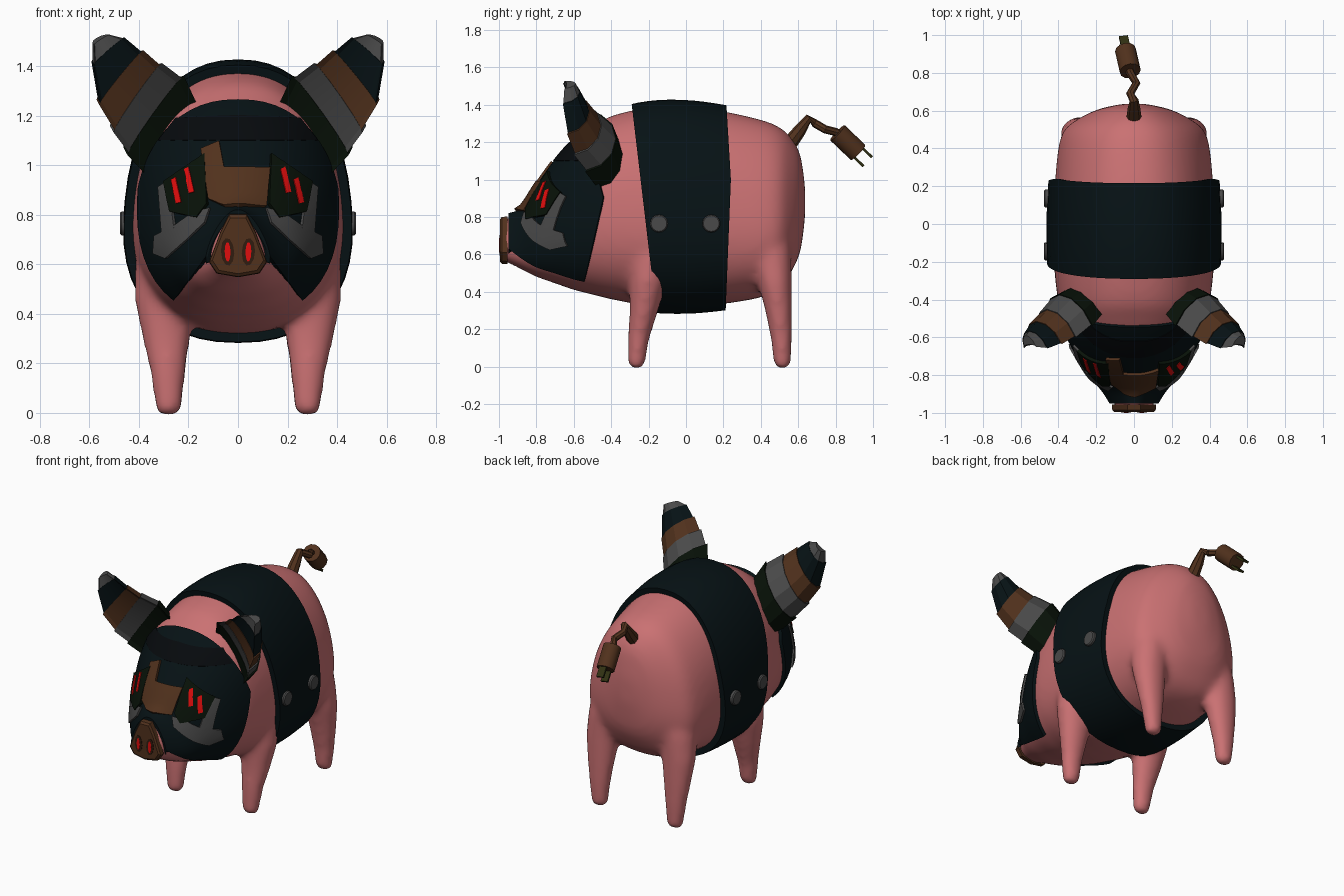
import bpy, bmesh, math
from mathutils import Vector as V
from mathutils.bvhtree import BVHTree

if "Cube" in bpy.data.objects:
    bpy.data.objects.remove(bpy.data.objects["Cube"])

COL = {"pink": (.59, .165, .17), "brown": (.082, .031, .012), "navy": (.002, .006, .0075),
       "green": (.0025, .006, .0025), "grey": (.068, .068, .068), "red": (.75, .004, .004),
       "black": (.002, .003, .004), "olive": (.03, .03, .006), "umber": (.03, .012, .005)}
MATS = {}
for k, c in COL.items():
    MATS[k] = bpy.data.materials.new(k)
    MATS[k].diffuse_color = (*c, 1)


def finish(name, bm, col, mods=(), angle=30):
    """Turn a bmesh into a named object, bake its modifiers, shade it."""
    me = bpy.data.meshes.new(name)
    bm.to_mesh(me)
    bm.free()
    ob = bpy.data.objects.new(name, me)
    bpy.context.collection.objects.link(ob)
    me.materials.append(MATS[col])
    for kind, props in mods:
        m = ob.modifiers.new(kind, kind)
        for k, v in props.items():
            setattr(m, k, v)
    bpy.ops.object.select_all(action='DESELECT')
    ob.select_set(True)
    bpy.context.view_layer.objects.active = ob
    if mods:
        bpy.ops.object.convert(target='MESH')
    bpy.ops.object.shade_smooth_by_angle(angle=math.radians(angle))
    return ob


def loft(bm, rings):
    rows = [[bm.verts.new(p) for p in r] for r in rings]
    n = len(rows[0])
    faces = [bm.faces.new((a[i], a[(i + 1) % n], b[(i + 1) % n], b[i]))
             for a, b in zip(rows, rows[1:]) for i in range(n)]
    faces += [bm.faces.new(rows[0]), bm.faces.new(rows[-1])]
    bmesh.ops.recalc_face_normals(bm, faces=faces)


def solid(name, rings, col, mods=(), angle=30):
    bm = bmesh.new()
    loft(bm, rings)
    return finish(name, bm, col, mods, angle)


def ellipse(c, u, v, n):
    return [V(c) + V(u) * math.cos(2 * math.pi * i / n) + V(v) * math.sin(2 * math.pi * i / n)
            for i in range(n)]


MIRROR = ('MIRROR', {})

# Body stations: y, bottom, top, half width, taper towards the top
ST = [(-.985, .56, .79, .085, .45), (-.95, .555, .80, .098, .42), (-.88, .52, .83, .145, .3),
      (-.80, .48, .95, .215, .2), (-.7, .445, 1.09, .28, .13), (-.6, .41, 1.2, .335, .1),
      (-.5, .385, 1.28, .375, .09), (-.4, .36, 1.34, .40, .1), (-.2, .325, 1.385, .42, .12),
      (0, .318, 1.39, .422, .13), (.2, .335, 1.365, .412, .15), (.4, .37, 1.32, .39, .19),
      (.5, .42, 1.28, .355, .22), (.565, .51, 1.22, .27, .24), (.612, .62, 1.13, .17, .2),
      (.637, .8, .96, .055, 0)]


def body_rings(grow=0.0, n=48, steps=4):
    out = []
    for i in range(len(ST) - 1):
        p = [V(ST[min(max(j, 0), len(ST) - 1)]) for j in (i - 1, i, i + 1, i + 2)]
        for s in range(steps + (i == len(ST) - 2)):
            t = s / steps
            y, lo, hi, w, k = (p[1] * 2 + (p[2] - p[0]) * t
                               + (p[0] * 2 - p[1] * 5 + p[2] * 4 - p[3]) * t * t
                               + (p[1] * 3 - p[0] - p[2] * 3 + p[3]) * t ** 3) * .5
            ring = []
            for a in range(n):
                th = 2 * math.pi * a / n
                c, d = [math.copysign(abs(f) ** (2 / 2.3), f) if abs(f) > 1e-6 else 0
                        for f in (math.sin(th), math.cos(th))]
                ring.append(V(((w + grow) * c * (1 - k * d), y,
                               (lo + hi) / 2 + ((hi - lo) / 2 + grow) * d)))
            out.append(ring)
    return out


# Body with four legs fused smoothly: leg rings are x, y, z, x radius, y radius
FRONT = [(.28, -.265, -.012, .035, .03), (.28, -.265, .012, .056, .047), (.283, -.253, .15, .07, .058),
         (.29, -.225, .3, .097, .078), (.298, -.205, .45, .12, .1), (.295, -.19, .6, .12, .12),
         (.25, -.18, .78, .11, .11)]
REAR = [(.28, .515, -.012, .035, .03), (.28, .515, .012, .056, .047), (.282, .51, .15, .07, .058),
        (.283, .495, .3, .092, .073), (.28, .475, .45, .112, .092), (.265, .455, .6, .118, .11),
        (.235, .43, .78, .12, .12), (.18, .40, .95, .1, .1)]
bm = bmesh.new()
loft(bm, body_rings())
for side in (-1, 1):
    for leg in (FRONT, REAR):
        loft(bm, [ellipse((side * x, y, z), (rx, 0, 0), (0, ry, 0), 20) for x, y, z, rx, ry in leg])
finish("body_and_legs", bm, "pink", [
    ('REMESH', dict(mode='VOXEL', voxel_size=.018)),
    ('SMOOTH', dict(factor=.5, iterations=16))], 60)


def shell(name, grow, cuts, mods, col="navy"):
    """Piece of an enlarged body skin, trimmed by planes."""
    bm = bmesh.new()
    loft(bm, body_rings(grow))
    for co, no in cuts:
        bmesh.ops.bisect_plane(bm, geom=bm.verts[:] + bm.edges[:] + bm.faces[:],
                               plane_co=co, plane_no=no, clear_outer=True)
    return finish(name, bm, col, mods)


# Belly band and face mask
shell("belly_band", .035, [((0, -.29, 1.4), (0, -1.1, -.13)), ((0, .24, 1.0), (0, 1, .06)),
                           ((0, .24, 1.0), (0, 1, -.04))],
      [('SOLIDIFY', dict(thickness=.04, offset=-1))])
shell("face_mask", .02, [
    ((0, 0, 0), (-1, 0, 0)), ((0, -.95, 0), (0, -1, 0)), ((0, 0, 1.285), (0, 0, 1)),
    ((0, 0, .81), (-.33, 0, -.24)), ((0, -.455, .85), (0, .38, -.085)),
    ((0, -.455, .95), (0, .33, .095))],
    [MIRROR, ('SOLIDIFY', dict(thickness=.03, offset=-1))])

# Plates projected from the front onto the mask
tmp = bmesh.new()
loft(tmp, body_rings(.02))
SKIN = BVHTree.FromBMesh(tmp)
tmp.free()


def plate(name, pts, col, lift):
    bm = bmesh.new()
    bm.faces.new([bm.verts.new((x, -2, z)) for x, z in pts])
    bmesh.ops.triangulate(bm, faces=bm.faces[:])
    bmesh.ops.subdivide_edges(bm, edges=bm.edges[:], cuts=5, use_grid_fill=True)
    for v in bm.verts:
        co, no, _, _ = SKIN.ray_cast(v.co, V((0, 1, 0)))
        if co is None:
            co, no, _, _ = SKIN.find_nearest(V((v.co.x, -.6, v.co.z)))
        v.co = co + no * lift
    bm.normal_update()
    bmesh.ops.reverse_faces(bm, faces=[f for f in bm.faces if f.normal.y > 0])
    return finish(name, bm, col, [('SOLIDIFY', dict(thickness=lift + .01, offset=-1))])


plate("forehead_stripe", [(-.32, 1.1), (0, 1.1), (.32, 1.1), (.25, 1.19), (0, 1.2), (-.25, 1.19)],
      "black", .004)
plate("brow_patch", [(-.145, 1.06), (-.125, .94), (-.115, .86), (-.05, .83), (.11, .83),
                     (.125, .985), (-.055, .985), (-.075, 1.09)], "brown", .016)
for s, side in ((-1, "left"), (1, "right")):
    plate(side + "_cheek_lower_plate", [(s * x, z) for x, z in (
        (.11, .825), (.13, .765), (.21, .69), (.285, .625), (.335, .645), (.33, .715),
        (.25, .755), (.18, .805))], "grey", .012)
    plate(side + "_cheek_outer_plate", [(s * x, z) for x, z in (
        (.25, .745), (.30, .725), (.315, .91), (.275, .935))], "grey", .012)
    plate(side + "_eye_plate", [(s * x, z) for x, z in (
        (.12, .84), (.16, .785), (.265, .81), (.29, .93), (.13, 1.04))], "green", .018)
    for i, (x, z) in enumerate(((.185, .93), (.235, .89))):
        x *= s
        plate(f"{side}_eye_slit_{i + 1}", [(x - .022, z + .045), (x - .002, z - .05),
                                           (x + .018, z - .045), (x - .004, z + .055)], "red", .022)

# Snout plate and nostrils
half = [(.035, .80), (.07, .73), (.115, .61), (.085, .565)]
outline = half + [(0, .55)] + [(-x, z) for x, z in reversed(half)]
solid("snout_plate", [[V((x * k, y, .67 + (z - .67) * k)) for x, z in outline]
                      for y, k in ((-.955, 1.02), (-.985, 1), (-.995, .9))], "brown")
for nm, w, h, y, col in (("nostril_rims", .027, .056, -.998, "umber"),
                         ("nostrils", .012, .04, -1.0, "red")):
    solid(nm, [ellipse((.042, yy, .65), (w, 0, .2 * w), (0, 0, h), 10) for yy in (-.97, y)],
          col, [MIRROR])

# Cupped striped ears: lower x, z, upper x, z, y, thickness per stripe edge
EAR = [(.39, .96, .19, 1.25, -.40, .15), (.478, 1.05, .25, 1.37, -.455, .18),
       (.53, 1.14, .335, 1.42, -.525, .16), (.583, 1.25, .405, 1.47, -.575, .13),
       (.60, 1.41, .475, 1.52, -.612, .1), (.592, 1.49, .53, 1.53, -.62, .065)]


def ear_ring(x0, z0, x1, z1, y, h, k):
    c, u = V(((x0 + x1) / 2, y, (z0 + z1) / 2)), V((x0 - x1, 0, z0 - z1)) / 2 * k
    ring = []
    for i in range(12):
        a = 2 * math.pi * i / 12
        s = math.sin(a)
        ring.append(c + u * math.cos(a) + V((.35, .93, .1)) * h * k * ((s if s > 0 else -.2 * s) - .5))
    return ring


for i, (nm, col) in enumerate((("base", "green"), ("lower", "grey"), ("middle", "brown"),
                               ("upper", "navy"), ("tip", "grey"))):
    solid(f"ear_{nm}_stripe", [ear_ring(*EAR[i], .94 if i else 1), ear_ring(*EAR[i + 1], 1)],
          col, [MIRROR], 20)

# Buttons on the band
for nm, y in (("front", -.145), ("rear", .135)):
    solid(nm + "_buttons", [ellipse((x, y, .765), (0, r, 0), (0, 0, r), 16)
                            for x, r in ((.40, .048), (.47, .048), (.477, .042))], "grey", [MIRROR])

# Kinked tail cable ending in a two-pin plug
PATH = [(0, .56, 1.2, .04), (0, .61, 1.265, .034), (0, .655, 1.325, .024), (-.02, .69, 1.30, .022),
        (.012, .745, 1.268, .022), (-.02, .80, 1.255, .022), (-.03, .84, 1.225, .022)]
rings = []
for i, (x, y, z, r) in enumerate(PATH):
    d = (V(PATH[min(i + 1, 6)][:3]) - V(PATH[max(i - 1, 0)][:3])).normalized()
    u = d.cross(V((1, 0, 0))).normalized()
    rings.append(ellipse((x, y, z), u * r, d.cross(u) * r, 8))
solid("tail_cable", rings, "brown")
A, B = V((-.02, .81, 1.25)), V((-.045, .92, 1.145))
d = (B - A).normalized()
u = d.cross(V((1, 0, 0))).normalized()
w = d.cross(u)
solid("plug", [ellipse(A.lerp(B, t), u * .056, w * .056, 12) for t in (0, 1)], "brown", (), 40)
for i, s in enumerate((-1, 1)):
    c = B + u * s * .033
    solid(f"plug_pin_{i + 1}", [[c + d * t + u * a * .007 + w * b * .024
                                 for a, b in ((-1, -1), (1, -1), (1, 1), (-1, 1))]
                                for t in (-.02, .069)], "olive")

for m in bpy.data.materials:
    if m.users and not m.is_grease_pencil:
        m.use_nodes = True
        m.node_tree.nodes["Principled BSDF"].inputs["Base Color"].default_value = m.diffuse_color
